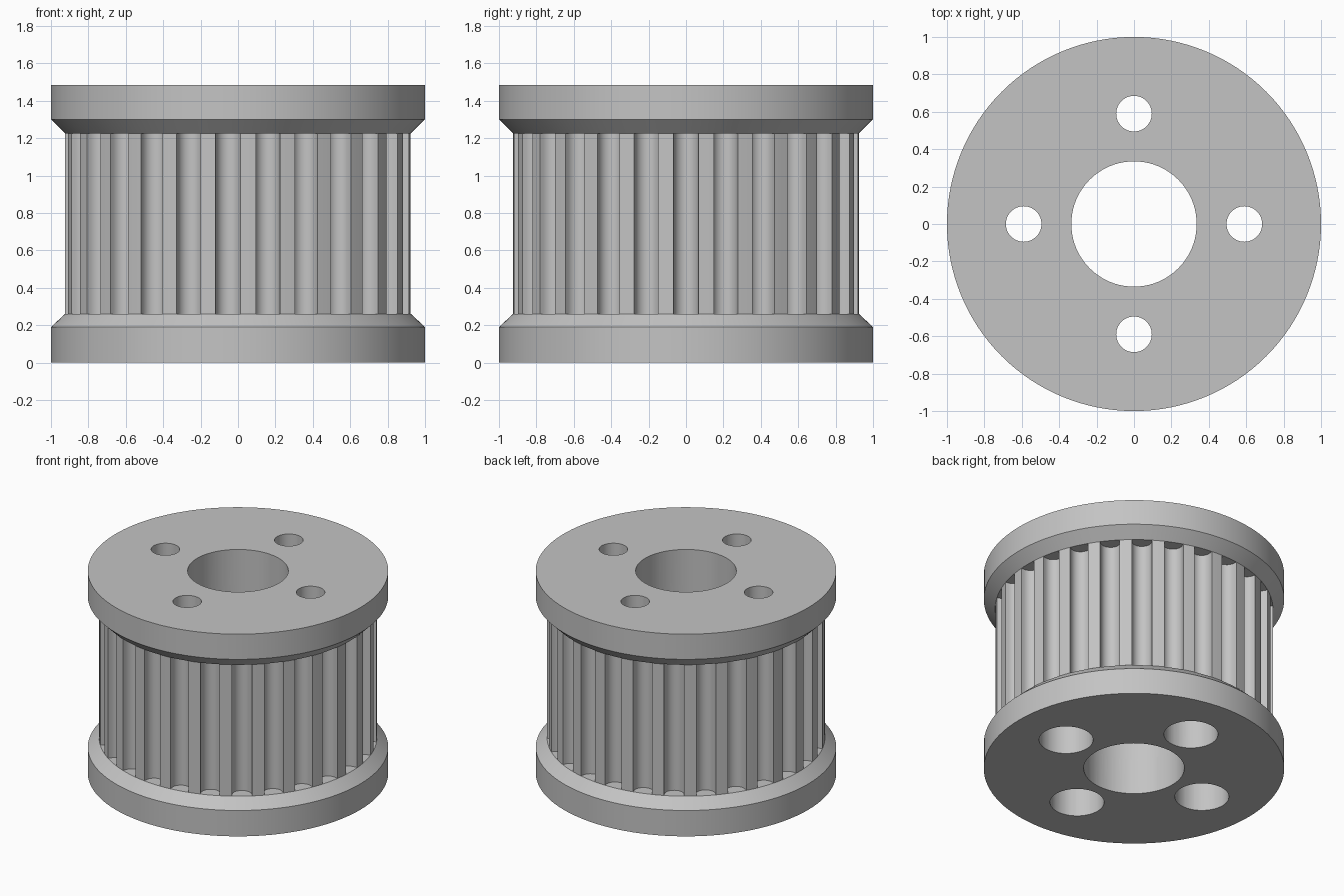
import bpy, bmesh, math
from mathutils import Matrix, Vector

cube = bpy.data.objects.get("Cube")
if cube:
    bpy.data.objects.remove(cube, do_unlink=True)

TEETH = 27
TIP = 0.925          # tooth tip radius
GROOVE = 0.066       # groove half width
HEIGHT = 1.485
LOW, HIGH = 0.26, 1.225   # barrel ends

grey = bpy.data.materials.new("plain grey")
grey.use_nodes = True
grey.diffuse_color = (0.55, 0.55, 0.55, 1)
grey.node_tree.nodes["Principled BSDF"].inputs["Base Color"].default_value = grey.diffuse_color


def make_object(name, bm):
    bmesh.ops.recalc_face_normals(bm, faces=bm.faces)
    mesh = bpy.data.meshes.new(name)
    bm.to_mesh(mesh)
    bm.free()
    mesh.materials.append(grey)
    obj = bpy.data.objects.new(name, mesh)
    bpy.context.collection.objects.link(obj)
    return obj


def lathe(bm, profile, steps, centre=(0, 0, 0)):
    """Turn an (r, z) profile about z and move the solid to centre."""
    verts = [bm.verts.new((r, 0, z)) for r, z in profile]
    edges = [bm.edges.new(pair) for pair in zip(verts, verts[1:])]
    made = bmesh.ops.spin(bm, geom=verts + edges, cent=(0, 0, 0), axis=(0, 0, 1),
                          angle=math.tau, steps=steps)
    del made
    new = [v for v in bm.verts if not v.tag]
    bmesh.ops.remove_doubles(bm, verts=new, dist=1e-5)
    new = [v for v in bm.verts if not v.tag]
    bmesh.ops.translate(bm, verts=new, vec=centre)
    for v in new:
        v.tag = True


# Flanges with a bevel towards the belt
def flange(name, outer, shoulder, inner):
    bm = bmesh.new()
    lathe(bm, [(0, outer), (1, outer), (1, shoulder), (TIP, inner), (0, inner)], 128)
    return make_object(name, bm)


parts = [flange("lower_flange", 0, 0.19, LOW),
         flange("upper_flange", HEIGHT, 1.30, HIGH)]

# Toothed barrel: round-bottomed grooves, one centred on +x
bm = bmesh.new()
outline = []
for k in range(TEETH):
    turn = Matrix.Rotation(math.tau * k / TEETH, 3, "Z")
    groove = [(TIP - 0.0024, -GROOVE)]
    for i in range(13):
        a = math.pi * i / 12
        groove.append((0.90 - GROOVE * math.sin(a), -GROOVE * math.cos(a)))
    groove.append((TIP - 0.0024, GROOVE))
    half = math.pi / TEETH
    groove.append((TIP * math.cos(half), TIP * math.sin(half)))
    outline += [turn @ Vector((x, y, LOW)) for x, y in groove]
base = bm.faces.new([bm.verts.new(p) for p in outline])
lid = bmesh.ops.extrude_face_region(bm, geom=[base], use_keep_orig=True)
top = [g for g in lid["geom"] if isinstance(g, bmesh.types.BMVert)]
bmesh.ops.translate(bm, verts=top, vec=(0, 0, HIGH - LOW))
parts.append(make_object("toothed_barrel", bm))

# Cutter: shaft bore and four screw holes, counterbored from below
bm = bmesh.new()
lathe(bm, [(0, -0.1), (0.335, -0.1), (0.335, 1.6), (0, 1.6)], 80)
for k in range(4):
    a = k * math.pi / 2
    lathe(bm, [(0, -0.1), (0.18, -0.1), (0.18, 1.0), (0.095, 1.0), (0.095, 1.6), (0, 1.6)],
          48, (0.59 * math.cos(a), 0.59 * math.sin(a), 0))
cutter = make_object("hole_cutter", bm)
cutter.hide_render = True

for obj in parts:
    mod = obj.modifiers.new("holes", "BOOLEAN")
    mod.operation = "DIFFERENCE"
    mod.solver = "EXACT"
    mod.object = cutter
    bpy.ops.object.select_all(action="DESELECT")
    obj.select_set(True)
    bpy.context.view_layer.objects.active = obj
    bpy.ops.object.modifier_apply(modifier=mod.name)
    bpy.ops.object.shade_smooth_by_angle(angle=math.radians(30))

bpy.data.objects.remove(cutter, do_unlink=True)
